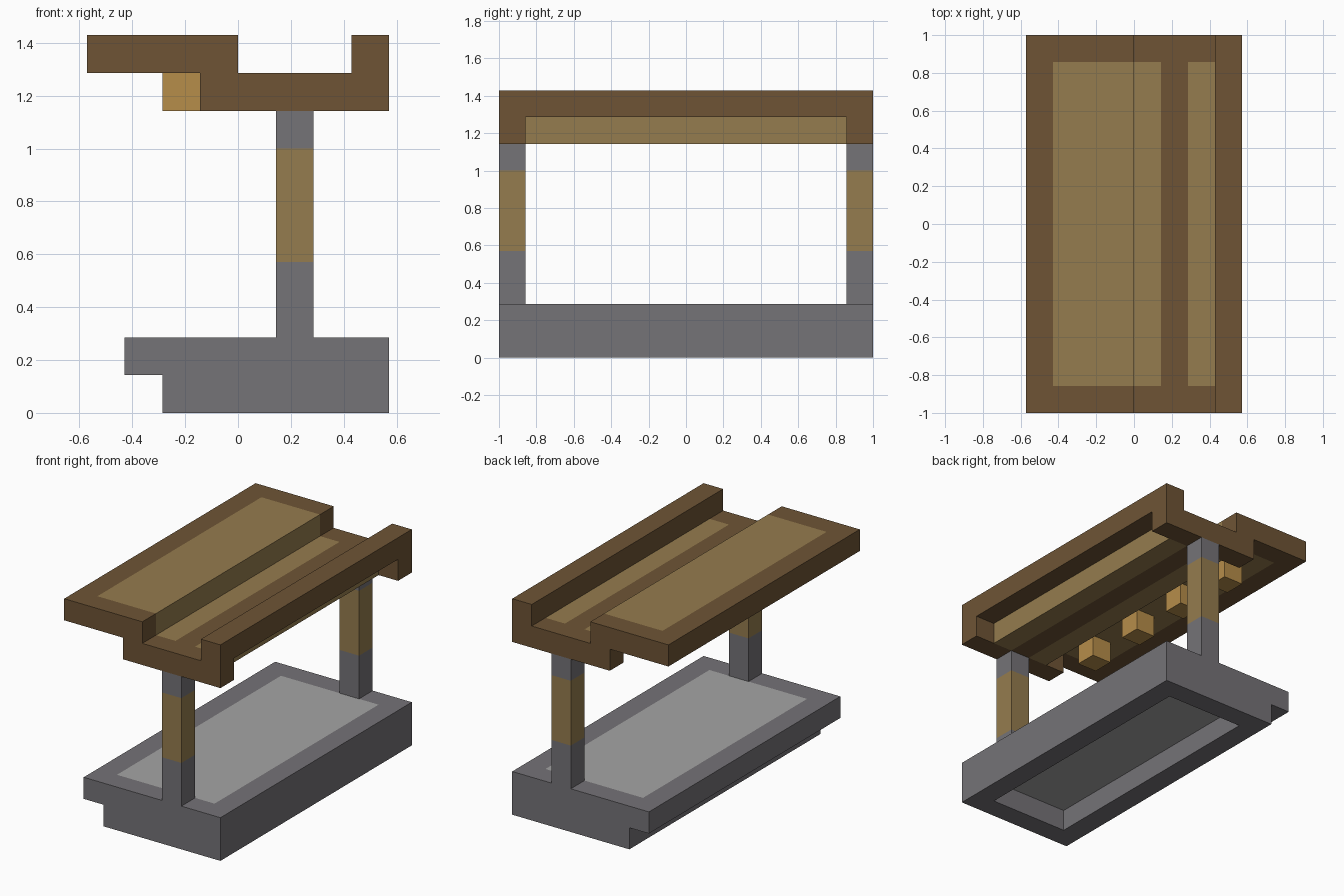
import bpy
import bmesh
from mathutils import Vector

U = 1 / 7  # modular block size; the coordinates below are in blocks

cube = bpy.data.objects.get("Cube")
if cube:
    bpy.data.objects.remove(cube, do_unlink=True)


def srgb(hex_code):
    channels = [int(hex_code[i:i + 2], 16) / 255 for i in (0, 2, 4)]
    return [c / 12.92 if c < 0.04045 else ((c + 0.055) / 1.055) ** 2.4 for c in channels] + [1]


def material(name, hex_code):
    mat = bpy.data.materials.new(name)
    mat.use_nodes = True
    mat.diffuse_color = srgb(hex_code)
    mat.node_tree.nodes["Principled BSDF"].inputs["Base Color"].default_value = srgb(hex_code)
    return mat


DARK_WOOD = material("dark wood", "6e5435")
TAN_WOOD = material("tan wood", "957c4e")
ORANGE_WOOD = material("orange wood", "b68d4a")
STONE = material("stone grey", "757377")
PALE_STONE = material("pale stone", "a5a5a5")


def prism(profile, y0, y1):
    """Extrude an x-z outline along y."""
    bm = bmesh.new()
    face = bm.faces.new([bm.verts.new((x, y0, z)) for x, z in profile])
    side = bmesh.ops.extrude_face_region(bm, geom=[face], use_keep_orig=True)["geom"]
    verts = [v for v in side if isinstance(v, bmesh.types.BMVert)]
    bmesh.ops.translate(bm, vec=(0, y1 - y0, 0), verts=verts)
    bmesh.ops.recalc_face_normals(bm, faces=bm.faces)
    return bm


def box(x0, x1, y0, y1, z0, z1):
    return prism([(x0, z0), (x1, z0), (x1, z1), (x0, z1)], y0, y1)


def cut(bm, axis, *positions):
    """Slice the mesh with planes across one axis."""
    normal = Vector((0, 0, 0))
    normal[axis] = 1
    for p in positions:
        geom = bm.verts[:] + bm.edges[:] + bm.faces[:]
        bmesh.ops.bisect_plane(bm, geom=geom, plane_co=normal * p, plane_no=normal)


def finish(name, bm, mats, rule=None):
    """Paint faces by a rule on their centre, then make the object."""
    if rule:
        for f in bm.faces:
            f.material_index = int(rule(f.calc_center_median()))
    bmesh.ops.scale(bm, vec=(U, U, U), verts=bm.verts)
    mesh = bpy.data.meshes.new(name)
    bm.to_mesh(mesh)
    bm.free()
    for m in mats:
        mesh.materials.append(m)
    obj = bpy.data.objects.new(name, mesh)
    bpy.context.collection.objects.link(obj)


# Stone base: pale inset top panel and a hollow underside
base = prism([(-2, 0), (4, 0), (4, 2), (-3, 2), (-3, 1), (-2, 1)], -7, 7)
base.faces.ensure_lookup_table()
top = max(base.faces, key=lambda f: f.calc_center_median().z)
bottom = min(base.faces, key=lambda f: f.calc_center_median().z)
for f in (top, bottom):
    bmesh.ops.inset_individual(base, faces=[f], thickness=1, use_even_offset=True)
    f.material_index = 1
bmesh.ops.inset_individual(base, faces=[bottom], thickness=0, depth=-1)
for f in base.faces:
    f.material_index = int(f in (top, bottom))
finish("base", base, [STONE, PALE_STONE])

# Posts and roof end pieces, mirrored front to back
GABLE = [(-4, 10), (-4, 9), (-1, 9), (-1, 8), (4, 8), (4, 10), (3, 10), (3, 9), (0, 9), (0, 10)]
for label, y in (("front", -7), ("back", 6)):
    post = box(1, 2, y, y + 1, 2, 8)
    cut(post, 2, 4, 7)
    finish(label + "_post", post, [STONE, TAN_WOOD], lambda c: 4 < c.z < 7)
    finish(label + "_roof_end", prism(GABLE, y, y + 1), [DARK_WOOD])

# Upper roof slab with a dark outer border
slab = box(-4, 0, -6, 6, 9, 10)
cut(slab, 0, -3)
finish("roof_slab", slab, [TAN_WOOD, DARK_WOOD], lambda c: c.x < -3)

# Sunken trough floor with a dark middle strip
trough = box(0, 3, -6, 6, 8, 9)
cut(trough, 0, 1, 2)
finish("roof_trough", trough, [TAN_WOOD, DARK_WOOD], lambda c: 1 < c.x < 2)

# Raised beam along the outer edge of the trough
finish("roof_edge_beam", box(3, 4, -6, 6, 9, 10), [DARK_WOOD])

# Row of blocks hanging beneath the slab
for i in range(4):
    y = -5 + 3 * i
    finish(f"hanging_block_{i + 1}", box(-2, -1, y, y + 1, 8, 9), [ORANGE_WOOD])
